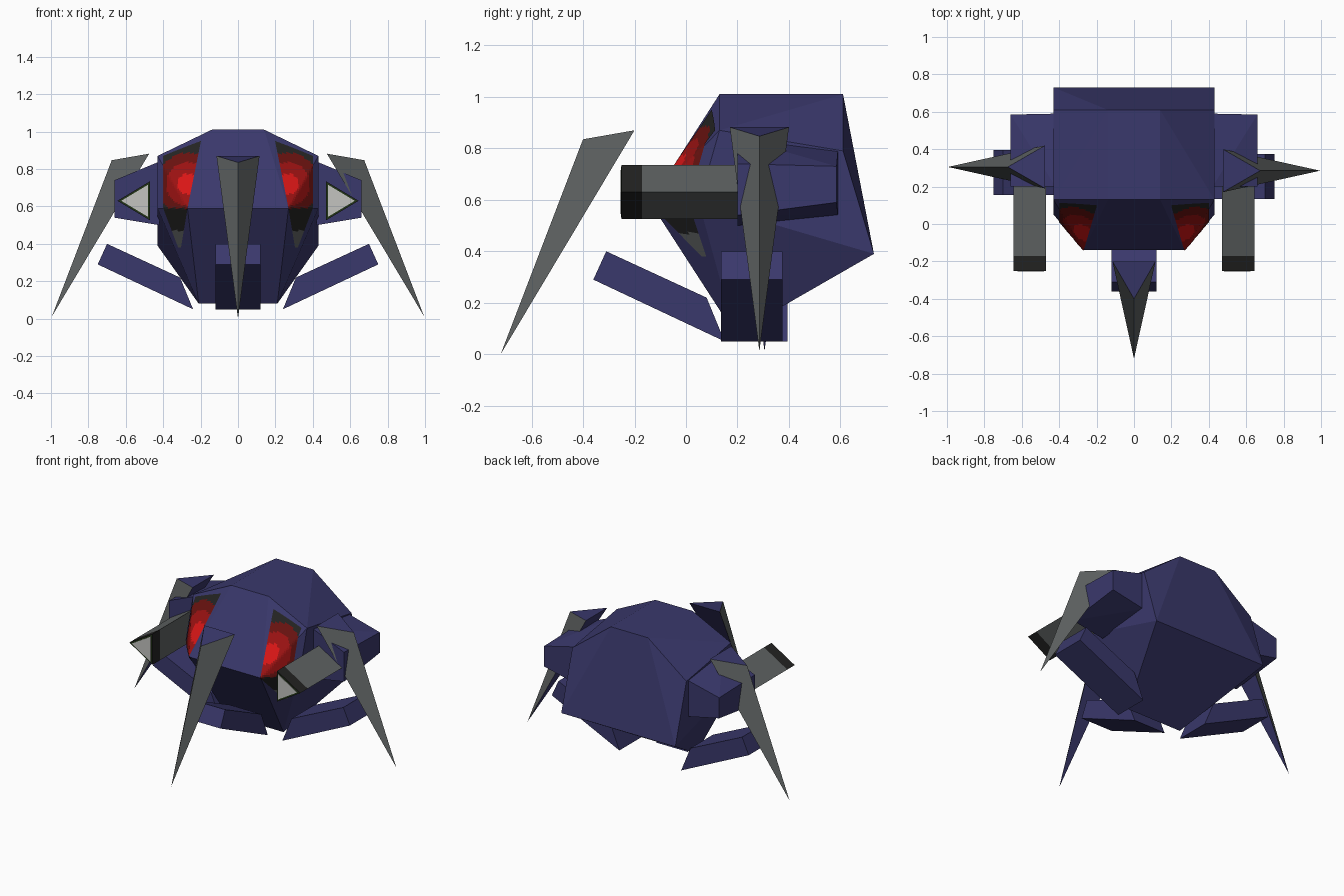
import bpy, bmesh
from math import pi, hypot
from mathutils import Matrix, Vector
from mathutils.bvhtree import BVHTree

cube = bpy.data.objects.get("Cube")
if cube:
    bpy.data.objects.remove(cube, do_unlink=True)


def material(name, rgb):
    m = bpy.data.materials.new(name)
    m.use_nodes = True
    m.diffuse_color = (*rgb, 1)
    m.node_tree.nodes["Principled BSDF"].inputs["Base Color"].default_value = (*rgb, 1)
    return m


BLUE = material("indigo shell", (.042, .04, .15))
GREY = material("steel grey", (.115, .125, .125))
BLACK = material("near black", (.017, .017, .016))
WHITE = material("pale grey", (.55, .55, .53))
GREEN = material("dark green", (.015, .035, .008))
BRIGHT = material("bright red", (.7, .008, .008))
RED = material("red", (.33, .006, .006))
DARK_RED = material("dark red", (.14, .006, .005))


def finish(name, bm, mats, rule=None, matrix=None):
    bm.normal_update()
    if rule:
        for f in bm.faces:
            f.material_index = rule(f)
    if matrix:
        bm.transform(matrix)
    mesh = bpy.data.meshes.new(name)
    bm.to_mesh(mesh)
    for m in mats:
        mesh.materials.append(m)
    obj = bpy.data.objects.new(name, mesh)
    bpy.context.collection.objects.link(obj)
    return obj


def hull(points):
    """Faceted convex solid around the given corners."""
    bm = bmesh.new()
    for p in points:
        bm.verts.new(p)
    bmesh.ops.convex_hull(bm, input=bm.verts[:])
    bmesh.ops.dissolve_limit(bm, angle_limit=.01, verts=bm.verts[:], edges=bm.edges[:])
    bmesh.ops.recalc_face_normals(bm, faces=bm.faces[:])
    return bm


# Faceted body shell, half the corners mirrored across x
half = [(.14, .13, 1.01), (.14, .61, 1.01), (.43, .13, .87), (.43, .61, .79),
        (.43, .73, .39), (.43, .05, .59), (.27, -.14, .59), (.21, .19, .08)]
body = hull([(s * x, y, z) for x, y, z in half for s in (1, -1)])
surface = BVHTree.FromBMesh(body)
finish("body_shell", body, [BLUE])


# Painted eyes: thin skins following the shell
def eye_colour(f):
    c = f.calc_center_median()
    if c.z < .59:
        return 4 if c.z < .47 else 3
    d = hypot(abs(c.x) - .27, c.z - .72)
    return 0 if d < .055 else 1 if d < .115 else 2 if d < .165 else 3


def eye(name, s, cols=16, rows=44):
    bm = bmesh.new()
    grid = []
    for j in range(rows + 1):
        line = []
        for i in range(cols + 1):
            u = i / cols
            top = .95 - .08 * u
            z = top + (.38 - top) * j / rows
            if z > .59:
                inner, outer = .27 - .2 * (z - .59), .40
            else:
                k = (.59 - z) / .21
                inner, outer = .27 + .035 * k, .40 - .08 * k
            x = s * (inner + (outer - inner) * u)
            hit = surface.ray_cast(Vector((x, -2, z)), Vector((0, 1, 0)))[0]
            line.append(bm.verts.new((x, hit.y - .006, z)))
        grid.append(line)
    for j in range(rows):
        for i in range(cols):
            quad = [grid[j][i], grid[j + 1][i], grid[j + 1][i + 1], grid[j][i + 1]]
            bm.faces.new(quad if s > 0 else quad[::-1])
    finish(name, bm, [BRIGHT, RED, DARK_RED, BLACK, GREY], eye_colour)


# Pointed leg and lower strut, both made facing forward then turned into place
def leg(name, place):
    bm = hull([(-.115, -.2, .87), (.115, -.2, .87), (0, -.4, .835), (0, -.72, 0)])
    finish(name, bm, [GREY, BLUE],
           lambda f: int(f.normal.z > .8 or f.normal.y > .1), place)


def strut(name, place):
    profile = [(-.36, .29), (-.31, .40), (.08, .22), (.15, .05)]
    finish(name, hull([(x, y, z) for x in (-.12, .12) for y, z in profile]),
           [BLUE], None, place)


def prism(name, s, y0, y1, mat, scale=1):
    """Triangular barrel section pointing outwards."""
    tri = [(.47, .735), (.47, .525), (.645, .63)]
    cx, cz = .528, .63
    pts = [(s * (cx + (x - cx) * scale), y, cz + (z - cz) * scale)
           for x, z in tri for y in (y0, y1)]
    finish(name, hull(pts), [mat])


leg("front_leg", Matrix())
strut("front_strut", Matrix())

for side, s in (("left", 1), ("right", -1)):
    turn = Matrix.Rotation(s * pi / 2, 4, "Z")
    shift = .01 if s < 0 else -.01
    leg(side + "_leg", Matrix.Translation((s * .275, .295 + shift, .012)) @ turn)
    strut(side + "_strut", Matrix.Translation((s * .39, .265 + shift, 0)) @ turn)
    eye(side + "_eye", s)

    # Shoulder block tapering outwards and backwards
    block = [(.42, .2, .84), (.42, .2, .5), (.66, .2, .74), (.66, .2, .54),
             (.42, .59, .79), (.42, .59, .54), (.66, .585, .73), (.66, .585, .59)]
    finish(side + "_shoulder", hull([(s * x, y, z) for x, y, z in block]), [BLUE])

    # Cannon barrel with dark muzzle and pale inset face
    prism(side + "_barrel", s, .21, -.17, GREY)
    prism(side + "_muzzle", s, -.17, -.25, BLACK)
    prism(side + "_muzzle_rim", s, -.249, -.252, GREEN, .94)
    prism(side + "_muzzle_face", s, -.25, -.255, WHITE, .82)
